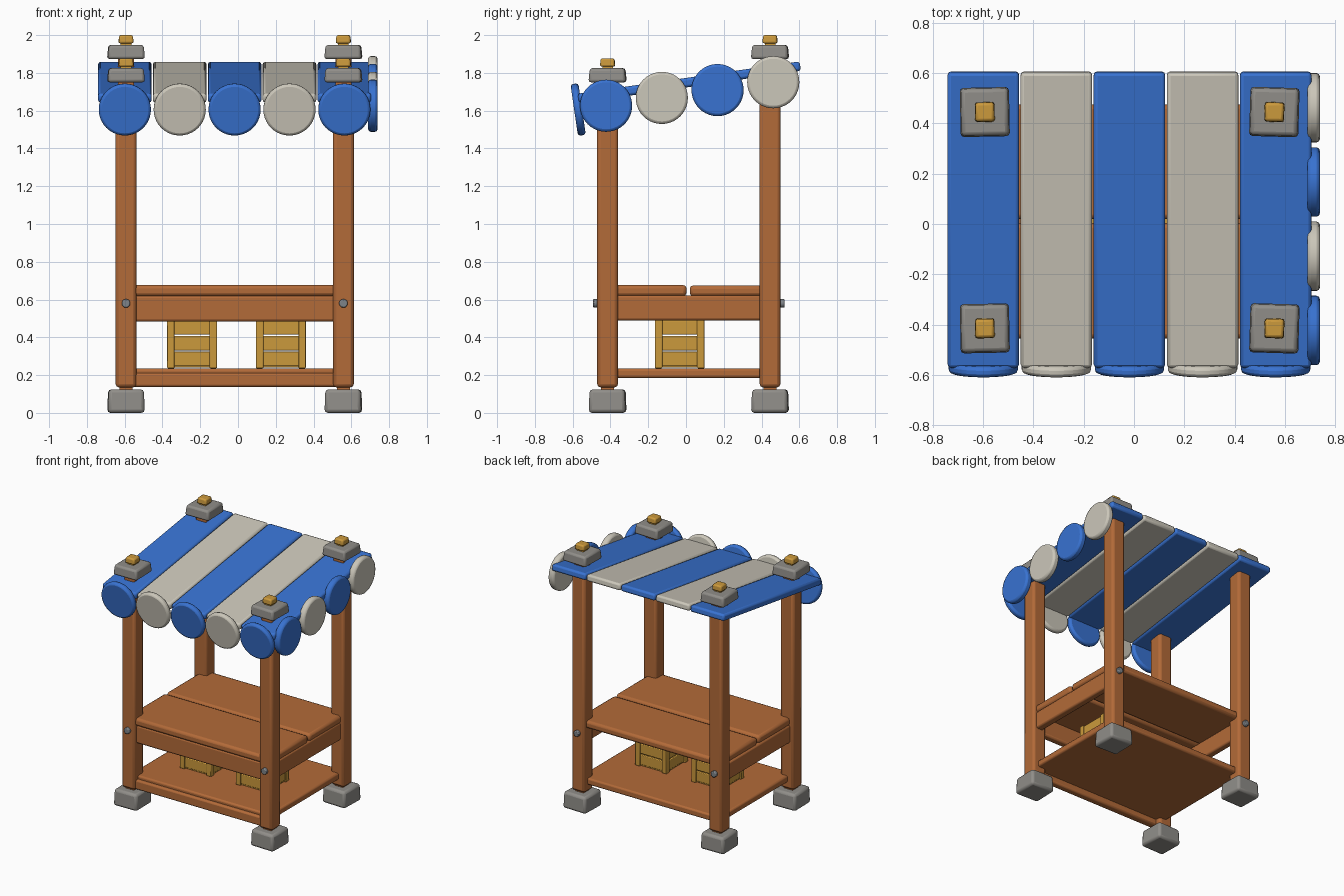
import bpy, bmesh, math
from mathutils import Matrix

if "Cube" in bpy.data.objects:
    bpy.data.objects.remove(bpy.data.objects["Cube"])


def material(name, rgb):
    m = bpy.data.materials.new(name)
    m.diffuse_color = (*rgb, 1)
    m.use_nodes = True
    m.node_tree.nodes["Principled BSDF"].inputs["Base Color"].default_value = m.diffuse_color
    return m


WOOD = material("brown wood", (0.45, 0.145, 0.04))
CRATE = material("golden wood", (0.60, 0.32, 0.045))
STONE = material("grey stone", (0.28, 0.27, 0.25))
BOLT = material("bolt metal", (0.21, 0.23, 0.25))
BLUE = material("blue cloth", (0.04, 0.17, 0.64))
CREAM = material("cream cloth", (0.60, 0.57, 0.49))


def finish(name, bm, mat, bevel, segments=2):
    me = bpy.data.meshes.new(name)
    bm.to_mesh(me)
    bm.free()
    ob = bpy.data.objects.new(name, me)
    bpy.context.collection.objects.link(ob)
    me.materials.append(mat)
    if bevel:
        mod = ob.modifiers.new("soft edges", 'BEVEL')
        mod.width = bevel
        mod.segments = segments
        mod.limit_method = 'ANGLE'
        mod.angle_limit = math.radians(40)
    bpy.ops.object.select_all(action='DESELECT')
    ob.select_set(True)
    bpy.context.view_layer.objects.active = ob
    bpy.ops.object.shade_smooth_by_angle(angle=math.radians(35))
    return ob


def box(name, mat, x, y, z, bevel=0.012, taper=1.0, spin=0.0):
    """Box from (min, max) ranges; taper scales the top face."""
    bm = bmesh.new()
    bmesh.ops.create_cube(bm, size=1)
    for v in bm.verts:
        k = taper if v.co.z > 0 else 1.0
        v.co.x *= (x[1] - x[0]) * k
        v.co.y *= (y[1] - y[0]) * k
        v.co.z *= z[1] - z[0]
    ob = finish(name, bm, mat, bevel)
    ob.location = [(r[0] + r[1]) / 2 for r in (x, y, z)]
    ob.rotation_euler.z = spin
    return ob


def block(name, mat, cx, cy, half, z, bevel=0.012, taper=1.0, spin=0.0):
    return box(name, mat, (cx - half, cx + half), (cy - half, cy + half), z, bevel, taper, spin)


def disc(name, mat, radius, depth, loc, rot, bevel=0.012, sides=40):
    bm = bmesh.new()
    bmesh.ops.create_cone(bm, cap_ends=True, segments=sides, radius1=radius,
                          radius2=radius, depth=depth)
    ob = finish(name, bm, mat, bevel)
    ob.location, ob.rotation_euler = loc, rot
    return ob


XL, XR, YF, YB = -0.593, 0.558, -0.415, 0.445
SLOPE = 0.145
TILT = math.atan(SLOPE)


def roof_top(y):
    return 1.773 + SLOPE * y


# Corner posts with stone feet, stone caps, golden pegs and bolts
for sx, x in (("left", XL), ("right", XR)):
    for sy, y, cap in (("front", YF, 1.75), ("back", YB, 1.873)):
        tag = f"{sy}_{sx}"
        spin = 0.03 if sx == sy else (-0.03 if sx == "right" else 0.02)
        block("post_" + tag, WOOD, x, y, 0.055, (0.135, roof_top(y) - 0.02), 0.018)
        block("post_tip_" + tag, WOOD, x, y, 0.043, (roof_top(y) - 0.03, cap + 0.01), 0.008)
        block("post_heel_" + tag, WOOD, x, y, 0.035, (0.10, 0.15), 0)
        block("foot_" + tag, STONE, x, y, 0.098, (0.0, 0.125), 0.018, 0.95, spin)
        block("cap_" + tag, STONE, x, y, 0.099, (cap, cap + 0.075), 0.014, 0.93, spin)
        block("peg_neck_" + tag, CRATE, x, y, 0.028, (cap + 0.06, cap + 0.09), 0)
        block("peg_" + tag, CRATE, x, y, 0.040, (cap + 0.083, cap + 0.127), 0.010, 0.9, spin)
        out = -1 if sy == "front" else 1
        disc("bolt_" + tag, BOLT, 0.023, 0.05, (x, y + out * 0.052, 0.58),
             (math.pi / 2, 0, 0), 0.006, 14)

# Counter: two planks over a front apron and two side aprons
box("counter_plank_front", WOOD, (-0.615, 0.588), (-0.455, 0.003), (0.618, 0.677), 0.018)
box("counter_plank_back", WOOD, (-0.615, 0.588), (0.02, 0.475), (0.618, 0.675), 0.018)
box("counter_apron_front", WOOD, (-0.57, 0.54), (-0.445, -0.385), (0.483, 0.622), 0.014)
for side, x in (("left", XL), ("right", XR)):
    box("counter_apron_" + side, WOOD, (x - 0.028, x + 0.028), (-0.40, 0.43),
        (0.49, 0.622), 0.012)

# Lower shelf
box("lower_shelf", WOOD, (-0.60, 0.57), (-0.43, 0.46), (0.185, 0.235), 0.012)
box("lower_rail_front", WOOD, (-0.57, 0.54), (-0.455, -0.40), (0.138, 0.21), 0.012)

# Slatted crates on the shelf
Z0, Z1, CY, H = 0.236, 0.495, -0.033, 0.132
for side, cx in (("left", -0.243), ("right", 0.227)):
    block("crate_base_" + side, CRATE, cx, CY, H - 0.012, (Z0 + 0.004, Z0 + 0.03), 0)
    for i in (-1, 1):
        for j in (-1, 1):
            block("crate_corner_" + side, CRATE, cx + i * (H - 0.02), CY + j * (H - 0.02),
                  0.02, (Z0, Z1), 0.005)
    for k in range(3):
        z = (Z0 + 0.012 + k * 0.083, Z0 + 0.088 + k * 0.083)
        for s in (-1, 1):
            a, b = sorted((s * (H - 0.008), s * (H - 0.026)))
            box("crate_slat_" + side, CRATE, (cx - H + 0.02, cx + H - 0.02),
                (CY + a, CY + b), z, 0.005)
            box("crate_slat_" + side, CRATE, (cx + a, cx + b),
                (CY - H + 0.02, CY + H - 0.02), z, 0.005)

# Sloped striped roof, each stripe ending in a round flap at the front
for i in range(5):
    mat = CREAM if i % 2 else BLUE
    cx = -0.599 + i * 0.2905
    y0, y1 = -0.57, 0.605
    strip = box("roof_stripe", mat, (cx - 0.142, cx + 0.142),
                (0, (y1 - y0) / math.cos(TILT)), (0, 0.05), 0.014)
    mid = (y0 + y1) / 2
    strip.location = (cx, mid, roof_top(mid) - 0.025)
    strip.rotation_euler.x = TILT
    disc("front_flap", mat, 0.138, 0.042, (cx, -0.571, 1.606),
         (math.pi / 2 + TILT, 0, 0), 0.014)

# Round flaps along the right edge
for i in range(4):
    disc("side_flap", CREAM if i % 2 else BLUE, 0.138, 0.05,
         (0.714, -0.423 + i * 0.295, 1.626 + i * 0.0415), (0, math.pi / 2, 0), 0.014)
